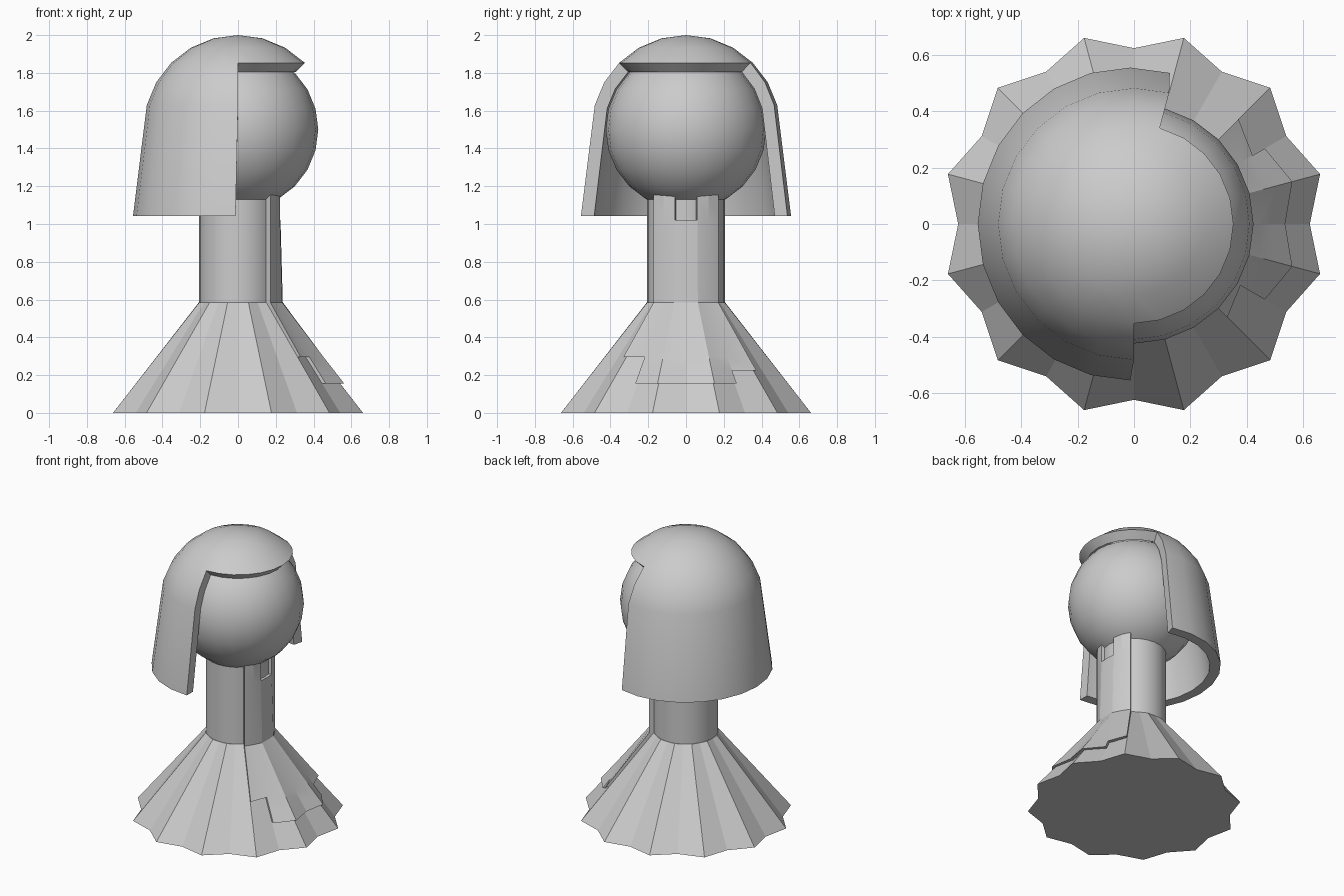
import bpy, bmesh
from math import sin, cos, radians

if "Cube" in bpy.data.objects:
    bpy.data.objects.remove(bpy.data.objects["Cube"])

N = 24          # sides around the figure, 15 degrees each
SKIRT_TOP = 0.585


def finish(bm, name, angle=30):
    bmesh.ops.recalc_face_normals(bm, faces=bm.faces)
    me = bpy.data.meshes.new(name)
    bm.to_mesh(me)
    bm.free()
    ob = bpy.data.objects.new(name, me)
    bpy.context.collection.objects.link(ob)
    bpy.ops.object.select_all(action='DESELECT')
    ob.select_set(True)
    bpy.context.view_layer.objects.active = ob
    bpy.ops.object.shade_smooth_by_angle(angle=radians(angle))
    return ob


def shell(name, cells, key, outer, inner, angle=30):
    """Closed thick shell from (row, column) grid cells."""
    bm = bmesh.new()
    verts = {}

    def v(k, side):
        if (k, side) not in verts:
            verts[k, side] = bm.verts.new((inner if side else outer)(*k))
        return verts[k, side]

    edges = set()
    for i, j in cells:
        ks = [key(i, j), key(i + 1, j), key(i + 1, j + 1), key(i, j + 1)]
        ks = list(dict.fromkeys(ks))
        bm.faces.new([v(k, 0) for k in ks])
        bm.faces.new([v(k, 1) for k in reversed(ks)])
        edges.update(zip(ks, ks[1:] + ks[:1]))
    for a, b in edges:
        if (b, a) not in edges:
            bm.faces.new([v(b, 0), v(a, 0), v(a, 1), v(b, 1)])
    return finish(bm, name, angle)


# Head
bm = bmesh.new()
bmesh.ops.create_uvsphere(bm, u_segments=N, v_segments=12, radius=0.425)
bmesh.ops.translate(bm, verts=bm.verts, vec=(0, 0, 1.5))
finish(bm, "head", 40)

# Neck
bm = bmesh.new()
bmesh.ops.create_cone(bm, cap_ends=True, segments=N, radius1=0.207,
                      radius2=0.207, depth=0.62)
bmesh.ops.translate(bm, verts=bm.verts, vec=(0, 0, 0.87))
finish(bm, "neck")


# Pleated skirt: ridges on odd columns, valleys on even ones
def skirt_radius(j, z):
    base, top = (0.685, 0.212) if j % 2 else (0.625, 0.207)
    return base + (top - base) * min(z / SKIRT_TOP, 1)


def polar(r, j, z):
    a = radians(15 * j)
    return (r * cos(a), r * sin(a), z)


bm = bmesh.new()
rings = [[bm.verts.new(polar(skirt_radius(j, z), j, z)) for j in range(N)]
         for z in (0, SKIRT_TOP)]
for j in range(N):
    k = (j + 1) % N
    bm.faces.new([rings[0][j], rings[0][k], rings[1][k], rings[1][j]])
bm.faces.new(rings[0][::-1])
bm.faces.new(rings[1])
finish(bm, "skirt", 12)

# Stepped panel over the neck and skirt on the +x side
levels = [1.155, 1.02, SKIRT_TOP, 0.295, 0.225, 0.155]
last_row = {-3: 3, -2: 5, -1: 5, 0: 5, 1: 5, 2: 4}
panel_cells = [(i, j) for j, end in last_row.items() for i in range(end)
               if not (i == 0 and j in (-1, 0))]


def panel_outer(i, j):
    z = levels[i]
    lift = 0.03 if z >= SKIRT_TOP else 0.023
    if i < 2 and abs(j) < 2:
        lift = 0.018
    return polar(skirt_radius(j, z) + lift, j, z)


def panel_inner(i, j):
    return polar(skirt_radius(j, levels[i]) - 0.004, j, levels[i])


shell("front_panel", panel_cells, lambda i, j: (i, j),
      panel_outer, panel_inner, 12)


# Hair: dome rows every 15 degrees, then a flared skirt with a face opening
def hair(radius, flare):
    def point(i, j):
        if i < 6:
            e = radians(90 - 15 * i)
            return polar(radius * cos(e), j, 1.5 + radius * sin(e))
        x, y, z = polar(flare, j, 1.043)
        return (x * 0.976 - 0.013, y, z)
    return point


hair_cells = [(i, j) for i in range(6) for j in range(N)
              if i < 3 or 5 <= j < 18]
shell("hair", hair_cells, lambda i, j: (i, j % N if i else 0),
      hair(0.5, 0.556), hair(0.432, 0.486))
